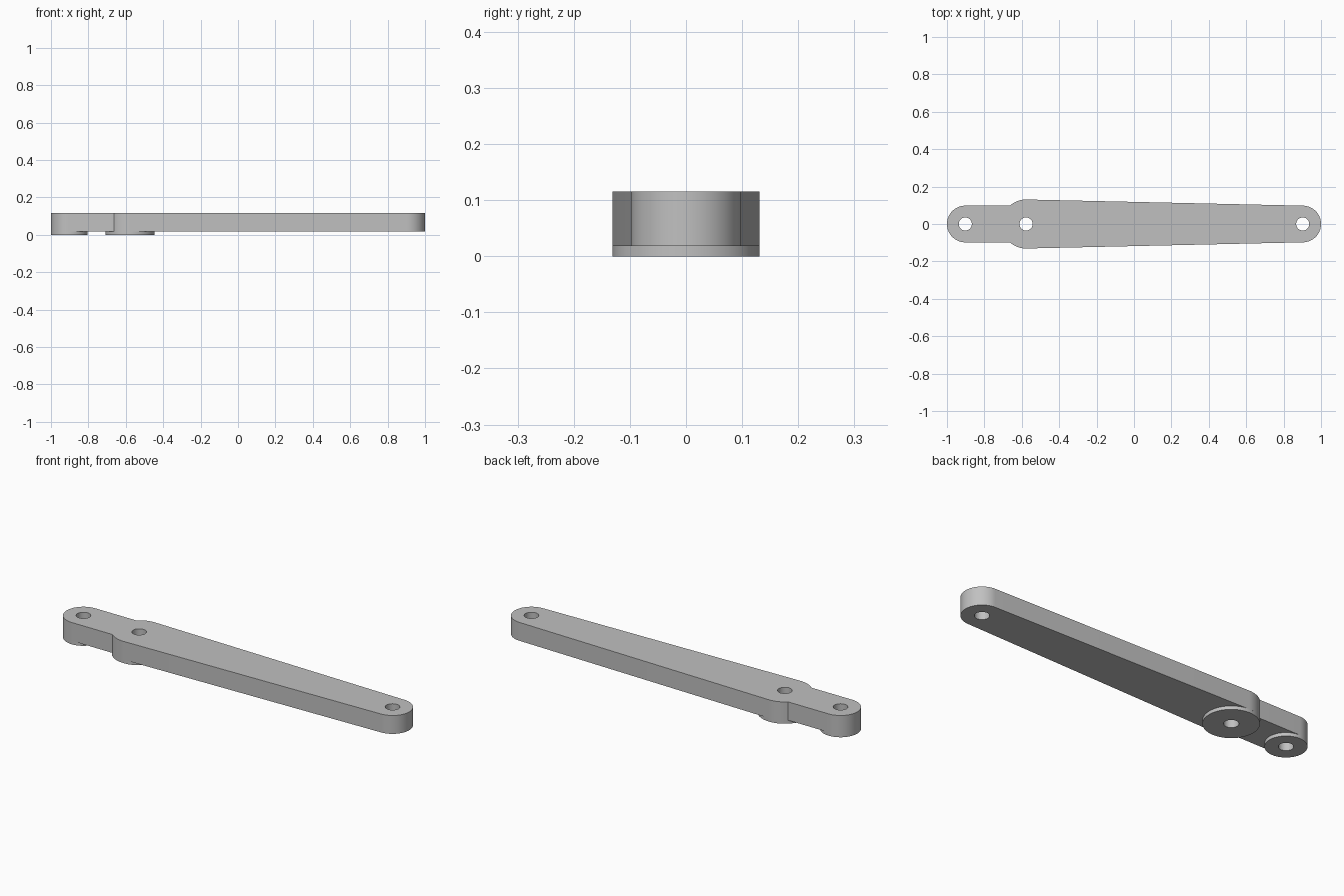
import bpy, bmesh
from math import sin, cos, asin, pi, radians

if "Cube" in bpy.data.objects:
    bpy.data.objects.remove(bpy.data.objects["Cube"])

# Key dimensions
Z0, TOP = 0.018, 0.115
R_END, R_PIVOT, R_HOLE = 0.098, 0.131, 0.035
X_LEFT, X_PIVOT, X_RIGHT = -0.902, -0.577, 0.902

grey = bpy.data.materials.new("grey_metal")
grey.use_nodes = True
COLOUR = (0.53, 0.53, 0.53, 1)
grey.diffuse_color = COLOUR
grey.node_tree.nodes["Principled BSDF"].inputs["Base Color"].default_value = COLOUR


def arc(cx, r, a, b, n):
    """Points on an arc from angle a to b, both ends included."""
    return [(cx + r * cos(a + (b - a) * i / n), r * sin(a + (b - a) * i / n))
            for i in range(n + 1)]


def circle(cx, r, n=64):
    return arc(cx, r, 0, 2 * pi, n)[:-1]


def plate(name, loops, z0, z1):
    """Extrude an outline with holes into a solid."""
    bm = bmesh.new()
    edges = []
    for loop in loops:
        vs = [bm.verts.new((x, y, z0)) for x, y in loop]
        edges += [bm.edges.new((vs[i - 1], vs[i])) for i in range(len(vs))]
    bmesh.ops.triangle_fill(bm, edges=edges, use_beauty=True, normal=(0, 0, 1))
    new = bmesh.ops.extrude_face_region(bm, geom=bm.faces[:], use_keep_orig=True)
    moved = [v for v in new["geom"] if isinstance(v, bmesh.types.BMVert)]
    bmesh.ops.translate(bm, verts=moved, vec=(0, 0, z1 - z0))
    bmesh.ops.recalc_face_normals(bm, faces=bm.faces[:])
    mesh = bpy.data.meshes.new(name)
    bm.to_mesh(mesh)
    bm.free()
    mesh.materials.append(grey)
    obj = bpy.data.objects.new(name, mesh)
    bpy.context.collection.objects.link(obj)
    bpy.ops.object.select_all(action="DESELECT")
    obj.select_set(True)
    bpy.context.view_layer.objects.active = obj
    bpy.ops.object.shade_smooth_by_angle(angle=radians(30))
    return obj


# Upper half of the arm outline, right to left, then mirrored
tangent = pi / 2 - asin((R_PIVOT - R_END) / (X_RIGHT - X_PIVOT))
notch = pi - asin(R_END / R_PIVOT)
upper = (arc(X_RIGHT, R_END, 0, tangent, 24)
         + arc(X_PIVOT, R_PIVOT, tangent, notch, 16)
         + arc(X_LEFT, R_END, pi / 2, pi, 24))
outline = upper + [(x, -y) for x, y in reversed(upper[1:-1])]
holes = [circle(x, R_HOLE) for x in (X_LEFT, X_PIVOT, X_RIGHT)]
plate("lever_arm", [outline] + holes, Z0, TOP)

# Raised bosses under the end and pivot holes
plate("end_boss", [circle(X_LEFT, R_END), holes[0]], 0, Z0)
plate("pivot_boss", [circle(X_PIVOT, R_PIVOT), holes[1]], 0, Z0)
